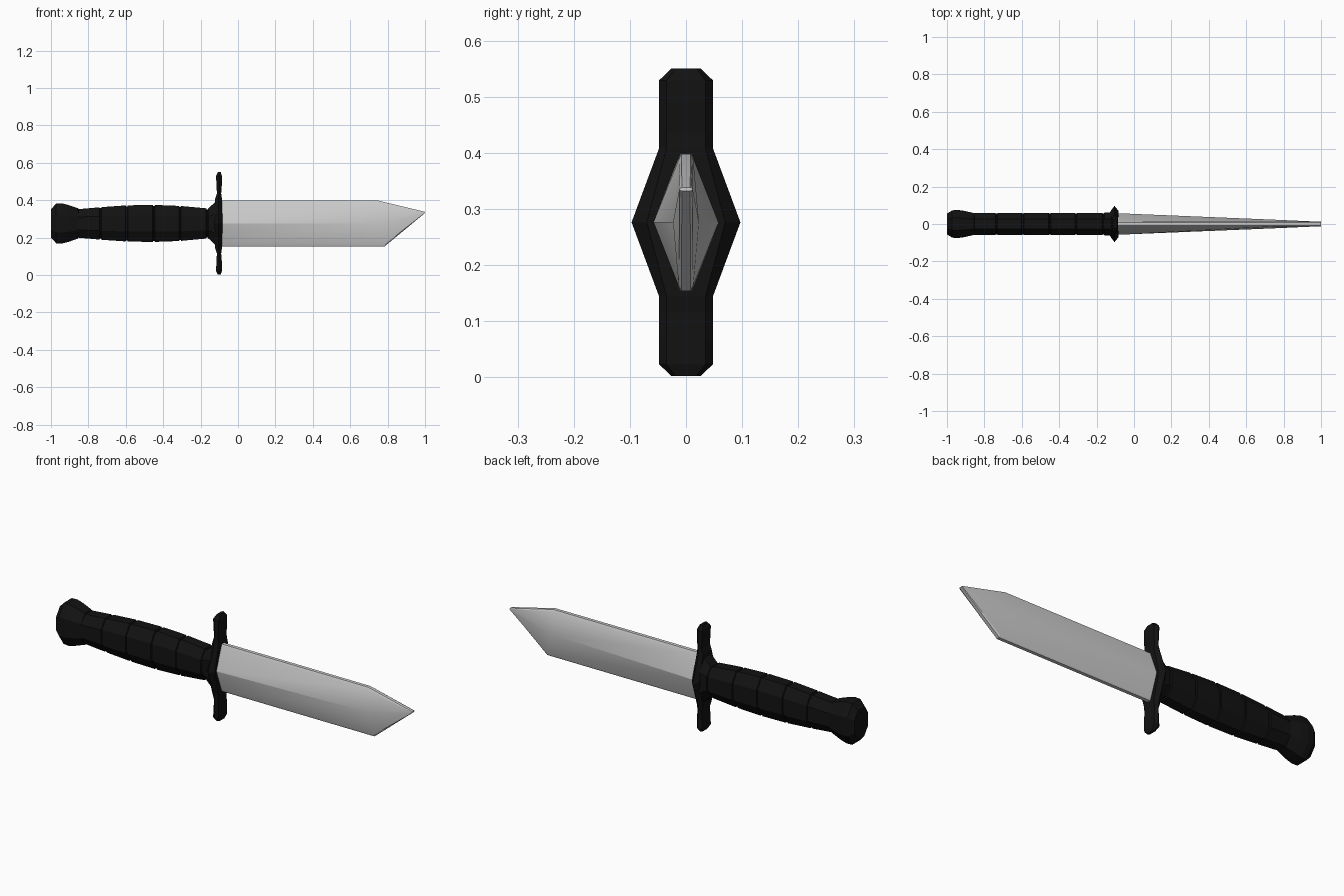
import bpy, bmesh

if "Cube" in bpy.data.objects:
    bpy.data.objects.remove(bpy.data.objects["Cube"])

CZ = 0.276  # height of the long axis

black = bpy.data.materials.new("black_grip")
black.diffuse_color = (0.006, 0.006, 0.006, 1)
black.use_nodes = True
black.node_tree.nodes["Principled BSDF"].inputs["Base Color"].default_value = black.diffuse_color


def loft(name, rings, mat=None, smooth=None):
    """Skin a list of equal-length closed rings and cap both ends."""
    bm = bmesh.new()
    loops = [[bm.verts.new(p) for p in ring] for ring in rings]
    n = len(loops[0])
    for a, b in zip(loops, loops[1:]):
        for i in range(n):
            j = (i + 1) % n
            bm.faces.new((a[i], a[j], b[j], b[i]))
    bm.faces.new(loops[0])
    bm.faces.new(loops[-1])
    bmesh.ops.recalc_face_normals(bm, faces=bm.faces)
    mesh = bpy.data.meshes.new(name)
    bm.to_mesh(mesh)
    bm.free()
    ob = bpy.data.objects.new(name, mesh)
    bpy.context.collection.objects.link(ob)
    if mat:
        mesh.materials.append(mat)
    if smooth:
        bpy.ops.object.select_all(action='DESELECT')
        ob.select_set(True)
        bpy.context.view_layer.objects.active = ob
        bpy.ops.object.shade_smooth_by_angle(angle=smooth)
    return ob


def octagon(x, hy, hz):
    """Tall eight-sided section across the handle."""
    half = [(0.45, 1), (1, 0.45), (1, -0.45), (0.45, -1)]
    pts = half + [(-y, -z) for y, z in half]
    return [(x, y * hy, CZ + z * hz) for y, z in pts]


# Blade: diamond section, flat spine and edge, angled point
def blade_ring(top, mid, bottom, edge):
    (xt, zt), (xm, zm, r), (xb, zb) = top, mid, bottom
    s = min(0.01, (zt - zb) * 0.2)
    right = [(xt, edge * 0.65, zt), (xt, edge, zt - s), (xm, r, zm),
             (xb, edge, zb + s), (xb, edge * 0.65, zb)]
    return right + [(x, -y, z) for x, y, z in reversed(right)]


loft("blade", [
    blade_ring((-0.1, 0.398), (-0.1, CZ, 0.058), (-0.1, 0.154), 0.014),
    blade_ring((0.75, 0.398), (0.75, CZ, 0.023), (0.785, 0.154), 0.013),
    blade_ring((1.0, 0.338), (1.0, 0.335, 0.012), (1.0, 0.332), 0.011),
], smooth=0.45)

# Guard: flat cross bar with a wide middle, waisted arms and chamfered tips
upper = [(0.0, 0.097, -0.125, -0.083), (0.132, 0.048, -0.122, -0.086),
         (0.16, 0.048, -0.113, -0.090), (0.21, 0.048, -0.115, -0.086),
         (0.253, 0.048, -0.118, -0.086), (0.274, 0.026, -0.108, -0.092)]
rows = [(-z, w, a, b) for z, w, a, b in reversed(upper[1:])] + upper
loft("guard", [
    [(a, -w * 0.72, CZ + z), ((a + b) / 2, -w, CZ + z), (b, -w * 0.72, CZ + z),
     (b, w * 0.72, CZ + z), ((a + b) / 2, w, CZ + z), (a, w * 0.72, CZ + z)]
    for z, w, a, b in rows], black)


# Grip: slightly swollen octagonal handle cut by narrow grooves
def grip_height(x):
    return 0.099 - 0.19 * (x + 0.48) ** 2


grip = [octagon(-0.88, 0.058, 0.074)]
for g in (-0.735, -0.595, -0.45, -0.31, -0.165):
    for dx, cut in ((-0.006, 0), (-0.003, 0.005), (0.003, 0.005), (0.006, 0)):
        grip.append(octagon(g + dx, 0.06 - cut, grip_height(g + dx) - cut))
# Collar flaring into the guard
grip += [octagon(-0.125, 0.063, 0.112), octagon(-0.105, 0.066, 0.122)]
loft("grip", grip, black)

# Pommel: flared end with a chamfered butt
pommel = [(-1.0, 0.055, 0.076), (-0.972, 0.073, 0.106), (-0.94, 0.075, 0.107),
          (-0.905, 0.07, 0.098), (-0.855, 0.058, 0.081), (-0.85, 0.05, 0.07)]
loft("pommel", [octagon(*p) for p in pommel], black)
